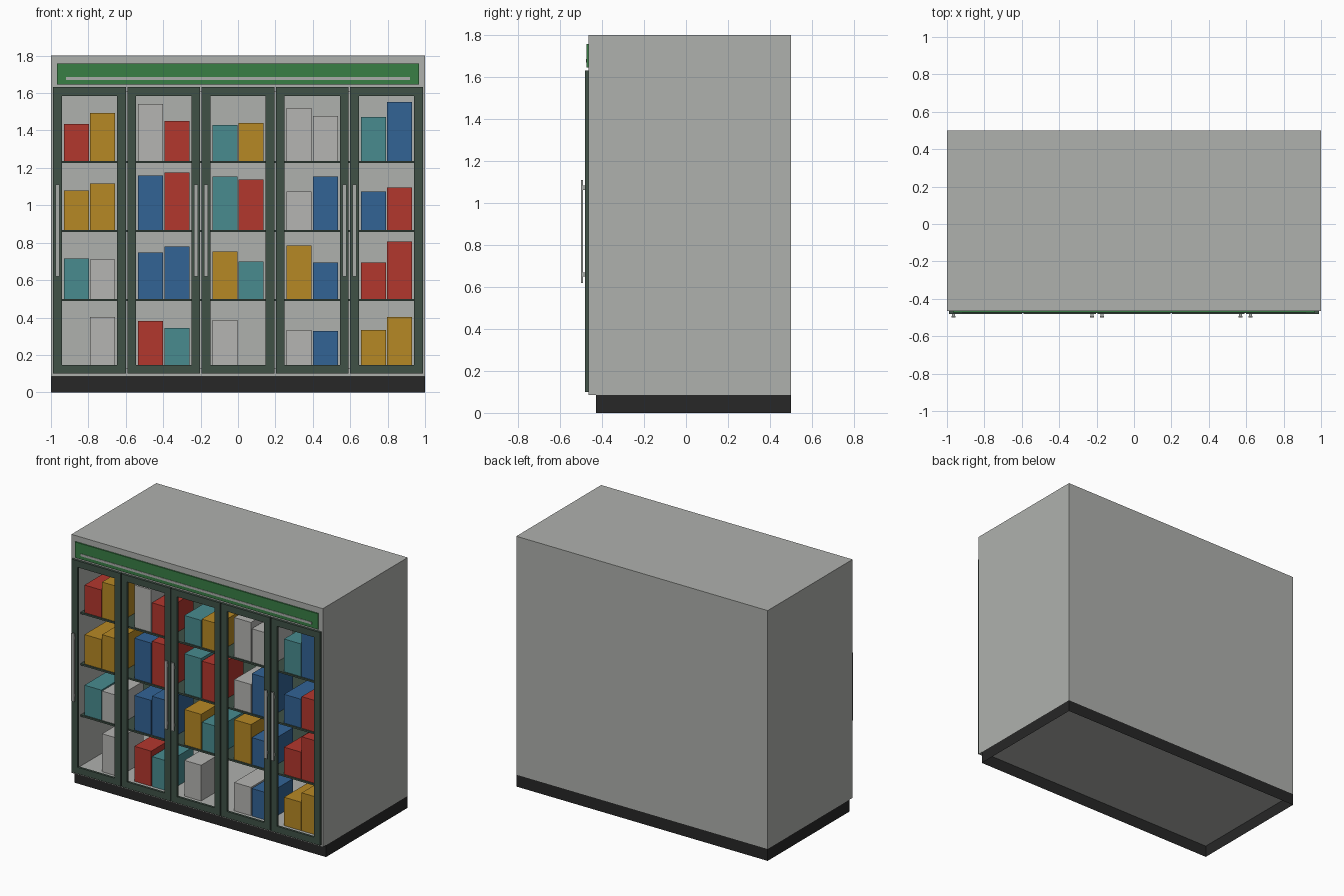
import bpy, bmesh
from mathutils import Vector

if "Cube" in bpy.data.objects:
    bpy.data.objects.remove(bpy.data.objects["Cube"])


def mat(name, r, g, b):
    m = bpy.data.materials.new(name)
    m.diffuse_color = (r, g, b, 1)
    m.use_nodes = True
    m.node_tree.nodes["Principled BSDF"].inputs["Base Color"].default_value = m.diffuse_color
    return m


BODY = mat("cabinet_grey", 0.43, 0.44, 0.42)
BASE = mat("base_black", 0.02, 0.02, 0.02)
FRAME = mat("dark_green_frame", 0.05, 0.083, 0.062)
SIGN = mat("sign_green", 0.04, 0.21, 0.06)
METAL = mat("handle_metal", 0.40, 0.42, 0.40)
COLOURS = {
    "R": mat("red", 0.45, 0.038, 0.027),
    "Y": mat("yellow", 0.47, 0.25, 0.018),
    "T": mat("teal", 0.065, 0.26, 0.275),
    "B": mat("blue", 0.032, 0.125, 0.30),
    "W": mat("pale_grey", 0.46, 0.46, 0.445),
}


def add_box(bm, x0, x1, y0, y1, z0, z1):
    verts = bmesh.ops.create_cube(bm, size=1)["verts"]
    for v in verts:
        v.co = Vector((x1 if v.co.x > 0 else x0,
                       y1 if v.co.y > 0 else y0,
                       z1 if v.co.z > 0 else z0))


def finish(name, bm, material):
    bm.normal_update()
    me = bpy.data.meshes.new(name)
    bm.to_mesh(me)
    bm.free()
    me.materials.append(material)
    ob = bpy.data.objects.new(name, me)
    bpy.context.collection.objects.link(ob)
    return ob


def boxes(name, material, *dims):
    bm = bmesh.new()
    for d in dims:
        add_box(bm, *d)
    return finish(name, bm, material)


FRONT, BACK = -0.464, 0.5
FLOOR, CEIL, SIDE = 0.13, 1.606, 0.955

# Cabinet: a box with one deep cavity opened in its front
bm = bmesh.new()
add_box(bm, -1, 1, FRONT, BACK, 0.085, 1.8)
bm.normal_update()
front = min(bm.faces, key=lambda f: f.calc_center_median().y)
bmesh.ops.inset_individual(bm, faces=[front], thickness=0.03)
for v in front.verts:
    v.co.x = SIDE if v.co.x > 0 else -SIDE
    v.co.z = CEIL if v.co.z > 1 else FLOOR
cavity = bmesh.ops.extrude_discrete_faces(bm, faces=[front])["faces"][0]
for v in cavity.verts:
    v.co.y = 0.46
finish("cabinet", bm, BODY)

# Base: recessed skirt, open underneath
bm = bmesh.new()
add_box(bm, -1, 1, -0.428, BACK, 0, 0.085)
bm.normal_update()
bmesh.ops.delete(bm, geom=[f for f in bm.faces if abs(f.normal.z) > 0.5],
                 context="FACES_ONLY")
finish("base_skirt", bm, BASE)

# Header sign with a thin stripe
boxes("header_sign", SIGN, (-0.967, 0.967, -0.473, FRONT, 1.645, 1.758))
boxes("header_stripe", METAL, (-0.92, 0.92, -0.476, -0.473, 1.669, 1.686))

# Shelves
SHELVES = [1.237, 0.868, 0.499]
for i, z in enumerate(SHELVES):
    boxes(f"shelf_{i + 1}", FRAME, (-SIDE, SIDE, -0.425, 0.46, z - 0.012, z))

# Doors and handles
PITCH, HALF, RIM = 0.397, 0.195, 0.047
Z0, Z1, DY = 0.1, 1.632, -0.481
HANDLE_SIDE = [-1, 1, -1, 1, -1]
centres = [(i - 2) * PITCH for i in range(5)]
for i, (c, s) in enumerate(zip(centres, HANDLE_SIDE)):
    a, b = c - HALF, c + HALF
    boxes(f"door_frame_{i + 1}", FRAME,
          (a, a + RIM, DY, FRONT, Z0, Z1),
          (b - RIM, b, DY, FRONT, Z0, Z1),
          (a + RIM, b - RIM, DY, FRONT, Z0, Z0 + RIM),
          (a + RIM, b - RIM, DY, FRONT, Z1 - RIM, Z1))
    h = c + s * (HALF - 0.023)
    boxes(f"door_handle_{i + 1}", METAL,
          (h - 0.011, h + 0.011, -0.5, -0.491, 0.62, 1.11),
          (h - 0.008, h + 0.008, -0.491, DY, 0.65, 0.67),
          (h - 0.008, h + 0.008, -0.491, DY, 1.063, 1.083))

# Packages: colour and height, two per door on each level
ROWS = [
    ("RYWRTYWWTB", [.198, .257, .305, .214, .192, .203, .283, .24, .235, .315]),
    ("YYBRTRWBBR", [.211, .248, .291, .307, .286, .27, .206, .286, .206, .227]),
    ("TWBBYTYBRR", [.216, .211, .248, .28, .254, .2, .286, .195, .195, .307]),
    ("WWRTWWWBYY", [0, .273, .252, .215, .257, 0, .204, .198, .204, .273]),
]
for r, ((cols, heights), z) in enumerate(zip(ROWS, SHELVES + [FLOOR])):
    for k, (col, h) in enumerate(zip(cols, heights)):
        if h:
            x = centres[k // 2] + (0.07 if k % 2 else -0.07)
            boxes(f"package_{r + 1}_{k + 1}", COLOURS[col],
                  (x - 0.067, x + 0.067, -0.415, -0.135, z, z + h))
